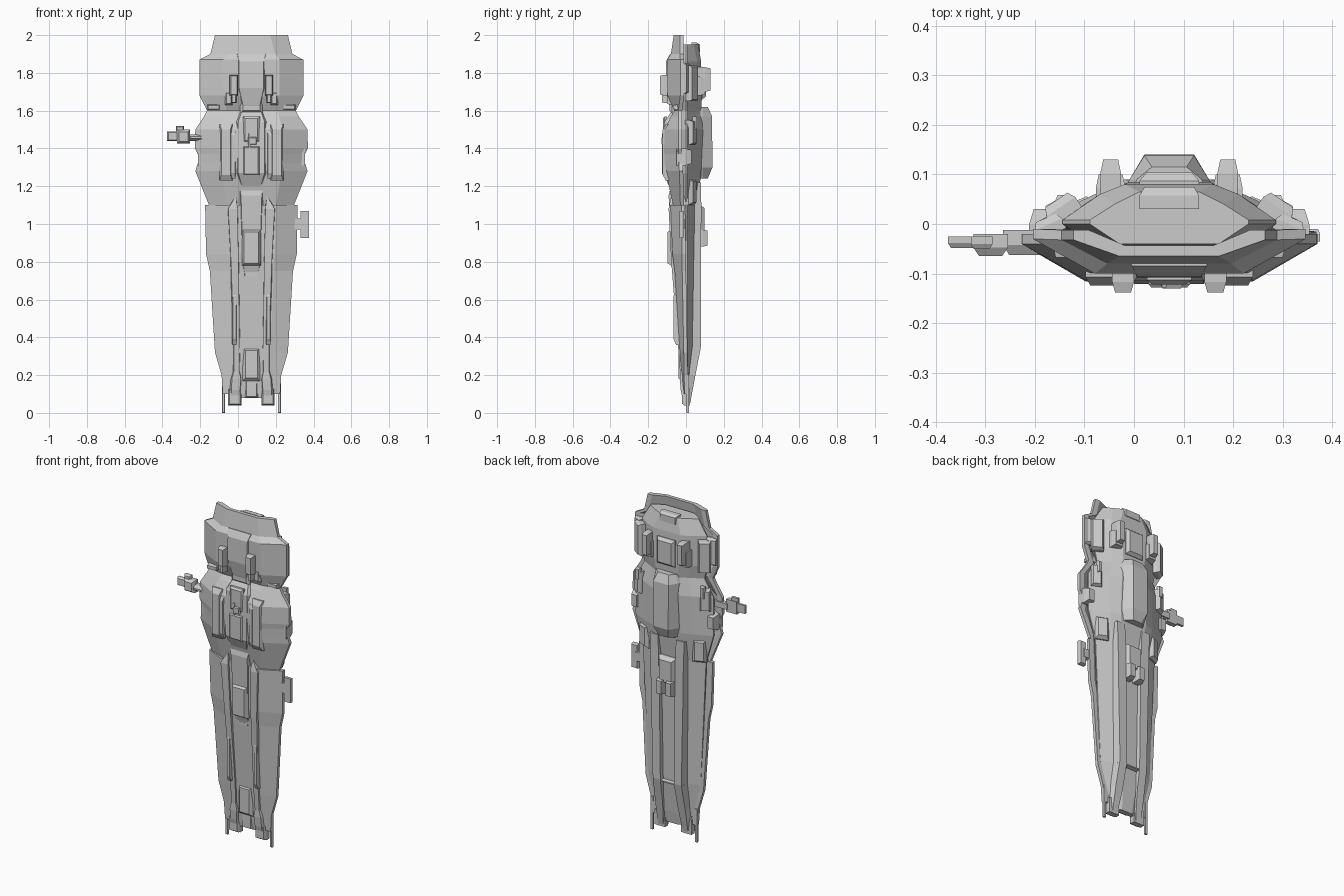
import bpy, bmesh
from mathutils import Matrix, Vector

CX = 0.071  # hull centre line (side weapons make the bounds lopsided)


def finish(bm, name):
    bmesh.ops.recalc_face_normals(bm, faces=bm.faces[:])
    me = bpy.data.meshes.new(name)
    bm.to_mesh(me)
    bm.free()
    ob = bpy.data.objects.new(name, me)
    bpy.context.collection.objects.link(ob)
    return ob


def sym(half):
    return list(half) + [(-u, y) for u, y in reversed(half)]


def loft(name, rows, twin=False):
    """Skin rings of (u, y) points stacked in z; twin adds a mirrored copy."""
    bm = bmesh.new()
    for s in ((1, -1) if twin else (1,)):
        rings = [[bm.verts.new((CX + s * u, y, z)) for u, y in pts] for z, pts in rows]
        n = len(rings[0])
        for a, b in zip(rings, rings[1:]):
            for i in range(n):
                j = (i + 1) % n
                bm.faces.new((a[i], a[j], b[j], b[i]))
        bm.faces.new(rings[0])
        bm.faces.new(rings[-1])
    return finish(bm, name)


def block(name, u, hw, z0, z1, y0, y1, inset=0.01, twin=False, rot=0.0, zin=None):
    """Frustum plate: base at y0, smaller outer face at y1, optional turn about z."""
    zi = inset if zin is None else zin
    bm = bmesh.new()
    m = Matrix.Rotation(rot, 3, 'Z')
    for s in ((1, -1) if twin else (1,)):
        rings = []
        for y, d, e in ((0, 0, 0), ((y1 - y0) * 0.6, 0, 0), (y1 - y0, inset, zi)):
            ring = []
            for a, z in ((-hw + d, z0 + e), (hw - d, z0 + e), (hw - d, z1 - e), (-hw + d, z1 - e)):
                p = m @ Vector((a, y, 0))
                ring.append(bm.verts.new((CX + s * (u + p.x), y0 + p.y, z)))
            rings.append(ring)
        for a, b in zip(rings, rings[1:]):
            for i in range(4):
                j = (i + 1) % 4
                bm.faces.new((a[i], a[j], b[j], b[i]))
        bm.faces.new(rings[0])
        bm.faces.new(rings[-1])
    return finish(bm, name)


# Front armour: C-shaped shell (z, edge half width, edge y, face half width, face y)
shell = [
    (2.0, .193, -.012, .10, -.065), (1.9, .217, -.012, .125, -.08),
    (1.87, .275, -.01, .15, -.1), (1.68, .275, -.01, .15, -.097),
    (1.6, .235, -.02, .13, -.062), (1.57, .25, -.02, .145, -.08),
    (1.5, .297, -.02, .168, -.113), (1.4, .299, -.02, .168, -.116),
    (1.37, .284, -.02, .168, -.115), (1.32, .284, -.018, .165, -.113),
    (1.28, .297, -.015, .16, -.108), (1.1, .225, -.01, .13, -.068)]
skirt = [
    (1.1, .245, -.005, .13, -.082), (.84, .24, 0, .125, -.072), (.75, .22, 0, .12, -.06),
    (.32, .193, .008, .10, -.032), (.2, .158, .01, .09, -.022), (.1, .152, .012, .085, -.012)]
for name, table in (("upper_front_armour", shell), ("lower_front_armour", skirt)):
    loft(name, [(z, sym([(f, yf), (e, ye - .02), (e, ye), (e - .03, ye), (f - .01, yf + .022)]))
                for z, e, ye, f, yf in table])

# Rear body nested inside the armour (z, front hw, front y, edge hw, mid hw, mid y, ridge hw, ridge y)
body = [
    (1.95, .10, -.04, .16, .11, .04, .06, .065), (1.86, .14, -.05, .215, .14, .06, .09, .08),
    (1.68, .14, -.06, .22, .14, .06, .08, .085), (1.6, .12, -.045, .20, .12, .05, .07, .08),
    (1.5, .15, -.07, .26, .15, .06, .09, .09), (1.27, .15, -.07, .26, .15, .06, .09, .08),
    (1.1, .12, -.05, .21, .12, .045, .07, .06), (.35, .09, -.02, .175, .10, .035, .06, .055),
    (.15, .08, -.01, .13, .07, .025, .04, .035), (.08, .05, -.005, .055, .045, .02, .035, .025)]
loft("rear_body", [(z, sym([(f, yf), (e, 0), (e, .008), (m, ym), (r, yr)]))
                   for z, f, yf, e, m, ym, r, yr in body])

# Long rear ridges either side of the central channel
loft("rear_ridge", [(z, [(a, .0), (a + .01, y), (b - .015, y), (b, .0)]) for z, a, b, y in (
    (1.22, .05, .13, .08), (1.08, .045, .125, .081), (.8, .04, .12, .08), (.35, .035, .11, .079),
    (.2, .04, .115, .05), (.05, .055, .115, .022))], True)

# Front leg ridges running down to the feet
loft("front_ridge", [(z, [(a, .0), (a + .006, y), (b - .012, y), (b, .0)]) for z, a, b, y in (
    (1.14, .075, .10, -.08), (1.08, .068, .135, -.092), (.8, .062, .12, -.078),
    (.35, .055, .105, -.042), (.22, .058, .105, -.032), (.18, .05, .115, -.033),
    (.12, .055, .118, -.028), (.04, .055, .122, -.01))], True)

# Tail prongs and feet
block("tail_prong", .148, .008, 0, .2, .015, 0, .002, True)
block("foot", .088, .035, .04, .13, .022, -.022, .008, True)

# Head front plates and pods
loft("head_centre_plate", [(z, sym([(w, y), (w + .012, y + .03)])) for z, w, y in (
    (1.9, .075, -.085), (1.86, .065, -.106), (1.72, .065, -.108), (1.63, .045, -.09),
    (1.59, .04, -.066))])
block("front_pod", .093, .022, 1.68, 1.79, -.085, -.138, .006, True)
block("front_pod_tip", .093, .013, 1.64, 1.76, -.085, -.128, .004, True)
block("neck_vent", .2, .033, 1.605, 1.632, -.02, -.068, .004, True)
block("neck_plate", 0, .06, 1.585, 1.65, -.05, -.088, .015)
block("cheek_strip", .12, .02, 1.63, 1.7, -.06, -.1, .008, True)

# Chest plates
loft("chest_centre_plate", [(z, sym([(w, y), (w + .014, y + .03)])) for z, w, y in (
    (1.6, .05, -.075), (1.54, .07, -.115), (1.27, .07, -.121), (1.2, .05, -.09))])
block("chest_inset", 0, .042, 1.26, 1.41, -.11, -.128, .006)
block("chest_hatch", 0, .045, 1.43, 1.57, -.1, -.122, .012)
block("chest_latch", .005, .022, 1.42, 1.46, -.11, -.13, .004)
block("chest_sensor", -.01, .006, 1.4, 1.48, -.11, -.128, .002)
block("chest_strip", .135, .034, 1.23, 1.53, -.08, -.124, .01, True, 0, .03)
block("chest_inner_strip", .098, .014, 1.24, 1.5, -.09, -.121, .004, True, 0, .03)

# Waist and skirt centre plates
loft("waist_plate", [(z, sym([(w, y), (w + .01, y + .03)])) for z, w, y in (
    (1.18, .06, -.085), (1.15, .055, -.092), (.8, .045, -.076), (.73, .035, -.055))])
block("waist_box", 0, .05, .78, .97, -.05, -.098, .012)
block("waist_step", 0, .04, .72, .745, -.03, -.06, .005)
block("skirt_rail", .09, .012, .36, .65, -.03, -.066, .004, True, 0, .03)
block("groin_box", 0, .046, .17, .345, -.005, -.04, .014)
block("tail_centre", 0, .035, .08, .2, .02, -.02, .008)

# Rear dome, head plates and pods
loft("rear_dome", [(z, sym([(w + .045, .06), (w + .03, .09), (w, y)])) for z, w, y in (
    (1.62, .035, .115), (1.57, .05, .138), (1.3, .05, .14), (1.24, .03, .115))])
block("rear_pod", .118, .021, 1.7, 1.83, .06, .13, .006, True)
block("rear_pod_base", .118, .03, 1.68, 1.78, .03, .1, .006, True)
block("head_rear_block", 0, .06, 1.66, 1.82, .06, .105, .015)
block("head_crown", 0, .06, 1.9, 1.96, .03, .075, .01)
block("head_side_panel", .205, .035, 1.65, 1.84, .015, .055, .008, True, -.6)
block("head_side_frame", .235, .03, 1.69, 1.85, -.02, .015, .008, True, -.4)

# Flank boxes and small fins
block("flank_box", .21, .03, 1.42, 1.55, .01, .052, .008, True, -.5)
block("flank_clamp", .255, .028, 1.31, 1.4, -.05, .03, .01, True)
block("flank_fin", .215, .014, 1.5, 1.57, .035, .058, .004, True)
block("hip_block", .17, .04, 1.1, 1.24, 0, .05, .015, True, -.4)

# Rear waist block and thrusters
block("rear_waist_block", 0, .055, .94, 1.1, .04, .098, .015)
block("rear_thruster", .032, .022, .88, .97, .05, .115, .006, True)
block("rear_cross_bar", 0, .1, .335, .35, .04, .075, .004)

# Left side weapon and right side plate (off-centre, positions relative to hull)
block("gun_arm", -.29, .045, 1.44, 1.475, -.012, -.062, .012)
block("gun_body", -.36, .035, 1.425, 1.5, -.02, -.065, .012)
block("gun_top", -.378, .022, 1.47, 1.52, -.025, -.05, .006)
block("gun_barrel", -.41, .036, 1.44, 1.49, -.025, -.048, .006)
block("side_plate", .282, .022, .925, 1.07, -.035, -.01, .004)
block("side_plate_mount", .25, .03, .97, 1.03, -.03, -.008, .004)
